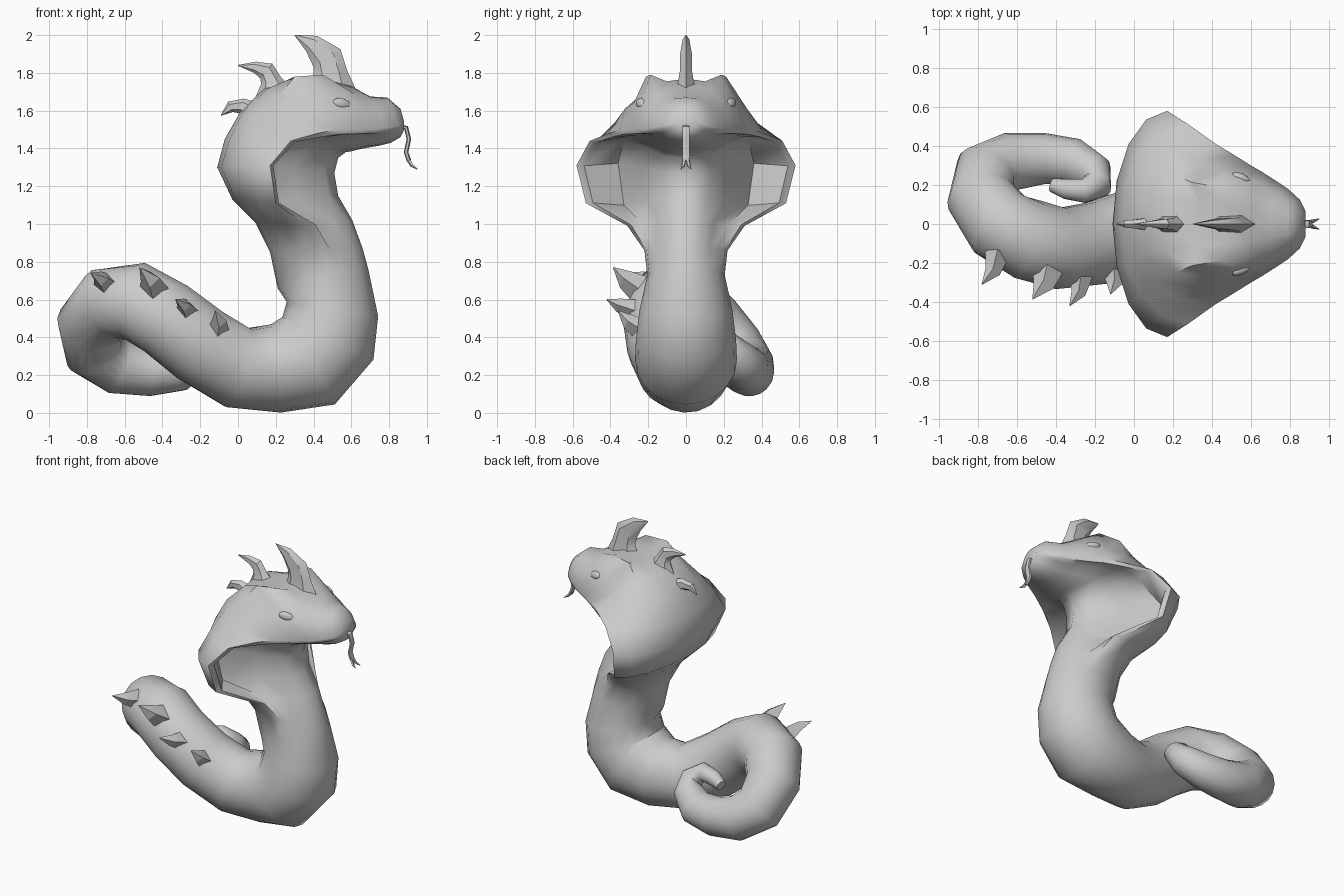
import bpy, bmesh
from math import sin, cos, pi, radians
from mathutils import Vector as V

if "Cube" in bpy.data.objects:
    bpy.data.objects.remove(bpy.data.objects["Cube"])


def loft(name, rings, angle=40):
    """Skin a list of equally long point rings and cap both ends."""
    bm = bmesh.new()
    vs = [[bm.verts.new(p) for p in r] for r in rings]
    n = len(rings[0])
    for a, b in zip(vs, vs[1:]):
        for i in range(n):
            j = (i + 1) % n
            bm.faces.new((a[i], a[j], b[j], b[i]))
    bm.faces.new(vs[0])
    bm.faces.new(vs[-1])
    bmesh.ops.recalc_face_normals(bm, faces=bm.faces)
    me = bpy.data.meshes.new(name)
    bm.to_mesh(me)
    bm.free()
    ob = bpy.data.objects.new(name, me)
    bpy.context.collection.objects.link(ob)
    finish(ob, angle)
    return ob


def finish(ob, angle):
    bpy.ops.object.select_all(action='DESELECT')
    bpy.context.view_layer.objects.active = ob
    ob.select_set(True)
    bpy.ops.object.shade_smooth_by_angle(angle=radians(angle))


def tube_rings(path, angles, n0, squash=1.0):
    """Rings along (x, y, z, radius) points with a transported frame."""
    pts = [V(p[:3]) for p in path]
    nrm, rings = V(n0), []
    for k, p in enumerate(pts):
        t = (pts[min(k + 1, len(pts) - 1)] - pts[max(k - 1, 0)]).normalized()
        nrm = (nrm - t * nrm.dot(t)).normalized()
        side = t.cross(nrm)
        ring = []
        for a in angles:
            o = (nrm * cos(a) + side * sin(a)) * path[k][3]
            o.y *= squash
            ring.append(p + o)
        rings.append(ring)
    return rings


def spike(name, path, sides=6, squash=1.0, angle=35):
    angles = [2 * pi * i / sides for i in range(sides)]
    return loft(name, tube_rings(path, angles, (-1, 0.01, 0.02), squash), angle)


# Ring layout shared by body, hood and head: back arc, then throat arc
BACK = [radians(a) for a in (0, 22.5, 45, 67.5, 90)]
FRONT = [radians(a) for a in (108, 126, 144, 162, 180)]
HALF = BACK + FRONT
ANGLES = HALF + [-a for a in HALF[-2:0:-1]]
# Hollow throat profile: (forward fraction, width fraction)
HOLLOW = [(0.05, 0.93), (-0.28, 0.62), (0.35, 0.38), (0.85, 0.23), (1, 0)]
HEAD = [1, 0.97, 0.8, 0.5, 0]
BROW = [0.93, 0.88, 1.0, 0.5, 0]

# Coiled body from lower neck to tail tip (x, y, z, radius)
body = [(.50, 0, .55, .245), (.475, 0, .39, .265), (.38, 0, .28, .27),
        (.20, 0, .235, .235), (0, -.04, .24, .22), (-.20, -.10, .36, .215),
        (-.38, -.125, .50, .21), (-.54, -.08, .59, .21), (-.69, .0, .58, .195),
        (-.78, .13, .47, .18), (-.76, .26, .33, .165), (-.63, .32, .245, .15),
        (-.46, .335, .22, .132), (-.31, .32, .235, .12), (-.205, .26, .30, .10),
        (-.19, .20, .37, .077), (-.26, .17, .42, .062), (-.35, .18, .40, .052),
        (-.42, .20, .375, .036)]

# Neck, hood and head: back x,z / side x,y,z / throat x,z / hollowness
slices = [(.21, .66, .46, .205, .73, .69, .76, 0),
          (.17, .85, .42, .22, .86, .66, .87, .1),
          (.09, 1.01, .37, .31, .99, .605, 1.02, .5),
          (-.03, 1.13, .20, .53, 1.11, .53, 1.15, 1),
          (-.11, 1.30, .17, .58, 1.31, .51, 1.27, 1),
          (-.07, 1.45, .28, .51, 1.44, .53, 1.35, .9),
          (.01, 1.59, .42, .41, 1.48, .57, 1.38, .5),
          (.14, 1.72, .52, .35, 1.50, .60, 1.385, .35),
          (.30, 1.78, .60, .30, 1.50, .64, 1.395, .35),
          (.45, 1.79, .66, .265, 1.50, .69, 1.405, .35),
          (.60, 1.73, .73, .22, 1.50, .75, 1.415, .3),
          (.70, 1.675, .79, .18, 1.51, .81, 1.43, .3),
          (.79, 1.67, .85, .125, 1.52, .86, 1.46, .2),
          (.86, 1.61, .88, .065, 1.54, .88, 1.50, 0)]


def slice_ring(k, bx, bz, sx, sy, sz, fx, fz, g):
    c, b, f = V((sx, 0, sz)), V((bx, 0, bz)), V((fx, 0, fz))
    half = []
    for i, a in enumerate(BACK):
        w = BROW[i] if k in (8, 9) else HEAD[i] if k > 5 else cos(a)
        half.append(c + (b - c) * w + V((0, sy * sin(a), 0)))
    for a, (hf, hy) in zip(FRONT, HOLLOW):
        w = -cos(a) * (1 - g) + hf * g
        y = sin(a) * (1 - g) + hy * g
        half.append(c + (f - c) * w + V((0, sy * y, 0)))
    return half + [V((p.x, -p.y, p.z)) for p in half[-2:0:-1]]


rings = [slice_ring(k, *s) for k, s in enumerate(slices)][::-1]
rings += tube_rings(body, ANGLES, (-1, 0, 0))
loft("serpent_body", rings, 55)

# Thin blade horns along the crown
spike("crown_horn_front", [(.49, 0, 1.70, .14), (.49, 0, 1.80, .09),
                           (.47, 0, 1.88, .085), (.39, 0, 1.955, .05),
                           (.30, 0, 2.0, .002)], squash=.42)
spike("crown_horn_middle", [(.19, 0, 1.69, .10), (.175, 0, 1.76, .055),
                            (.15, 0, 1.81, .05), (.09, 0, 1.83, .03),
                            (0, 0, 1.84, .002)], squash=.6)
spike("crown_horn_rear", [(.08, 0, 1.59, .06), (.02, 0, 1.625, .04),
                          (-.04, 0, 1.62, .03), (-.09, 0, 1.575, .002)],
      squash=.7)

# Side spikes on the raised coil: base, tip, radius
for i, (b, t, r) in enumerate([((-.70, -.15, .68), (-.78, -.31, .74), .065),
                               ((-.44, -.22, .64), (-.52, -.385, .77), .085),
                               ((-.27, -.26, .54), (-.33, -.42, .60), .06),
                               ((-.11, -.22, .43), (-.12, -.36, .54), .065)]):
    b, t = V(b), V(t)
    m = b.lerp(t, .5) + V((.015, -.015, 0))
    spike(f"side_spike_{i + 1}", [(*b, r), (*m, r * .62), (*t, .002)], 4, angle=20)

# Eyes
for s in (-1, 1):
    bpy.ops.mesh.primitive_uv_sphere_add(segments=10, ring_count=6, radius=1,
                                         location=(.55, s * .235, 1.635),
                                         rotation=(0, .25, -s * .4))
    eye = bpy.context.object
    eye.name = "eye_left" if s > 0 else "eye_right"
    eye.scale = (.055, .025, .03)
    finish(eye, 40)

# Forked tongue
spike("tongue", [(.85, 0, 1.52, .012), (.89, 0, 1.51, .012),
                 (.905, 0, 1.45, .012), (.89, 0, 1.38, .012),
                 (.905, 0, 1.335, .012)], 6, 1.8)
for s in (-1, 1):
    spike("tongue_fork", [(.90, s * .008, 1.345, .011),
                          (.92, s * .015, 1.31, .01),
                          (.95, s * .027, 1.29, .002)], 5)
